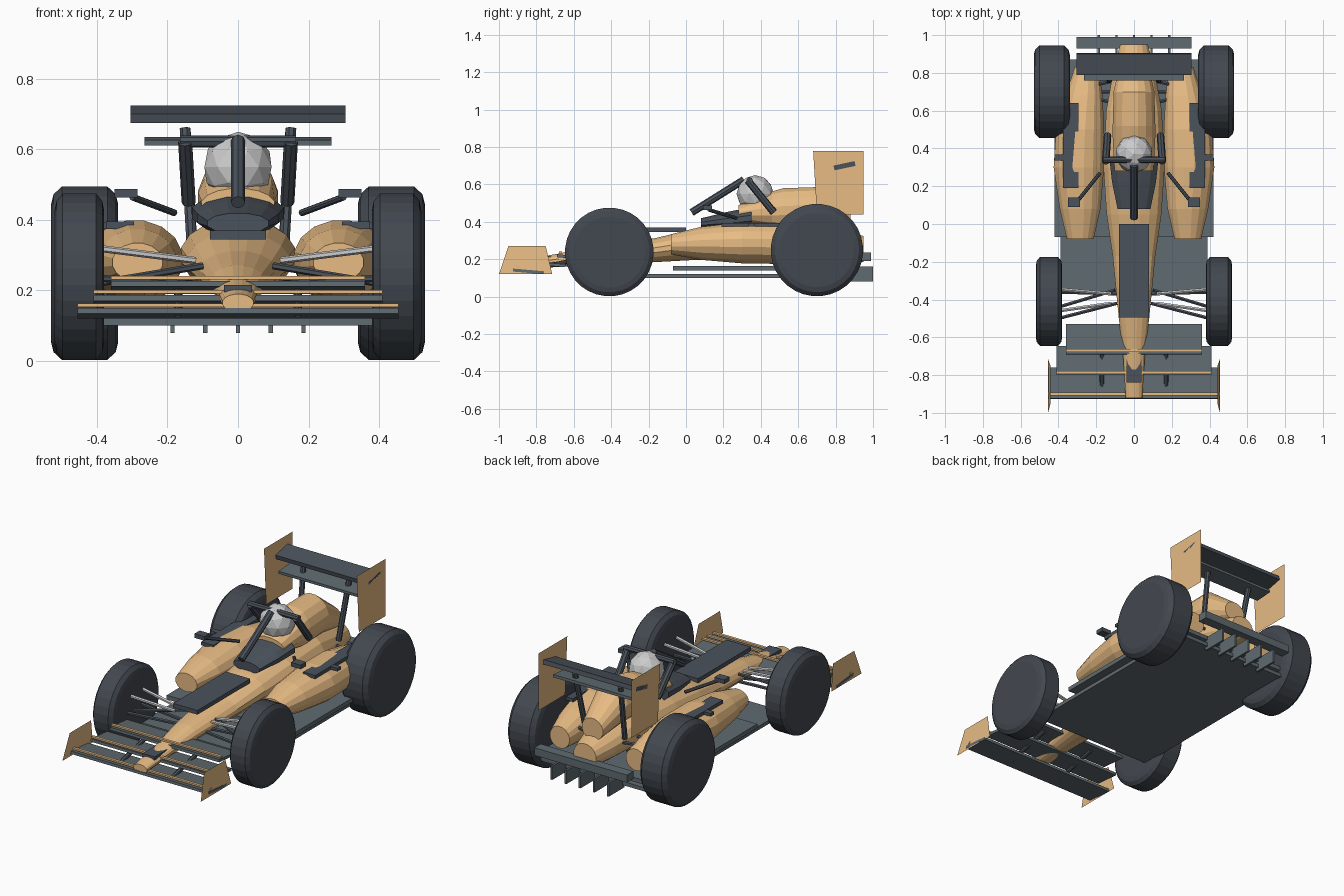
import bpy, bmesh, math
from mathutils import Vector

if "Cube" in bpy.data.objects:
    bpy.data.objects.remove(bpy.data.objects["Cube"])


def mat(name, r, g, b):
    m = bpy.data.materials.new(name)
    m.diffuse_color = (r, g, b, 1)
    m.use_nodes = True
    m.node_tree.nodes["Principled BSDF"].inputs["Base Color"].default_value = m.diffuse_color
    return m


ORANGE = mat("orange_paint", 0.80, 0.50, 0.23)
DARK = mat("dark_carbon", 0.07, 0.085, 0.105)
FLOOR = mat("grey_carbon", 0.115, 0.145, 0.16)
TYRE = mat("rubber", 0.055, 0.065, 0.08)
WHITE = mat("white_shell", 0.85, 0.85, 0.83)


def finish(name, bm, m):
    bmesh.ops.recalc_face_normals(bm, faces=bm.faces)
    me = bpy.data.meshes.new(name)
    bm.to_mesh(me)
    bm.free()
    ob = bpy.data.objects.new(name, me)
    bpy.context.collection.objects.link(ob)
    if m:
        me.materials.append(m)
    return ob


def box(name, x, y, z, m, tilt=0):
    """Box from (min, max) ranges, optionally pitched about its own x axis."""
    bm = bmesh.new()
    bmesh.ops.create_cube(bm, size=1)
    for v in bm.verts:
        v.co = Vector((v.co.x * (x[1] - x[0]), v.co.y * (y[1] - y[0]), v.co.z * (z[1] - z[0])))
    ob = finish(name, bm, m)
    ob.location = (sum(x) / 2, sum(y) / 2, sum(z) / 2)
    ob.rotation_euler.x = tilt
    return ob


def loft(name, sections, m, n=16, along_x=False):
    """Skin ellipses given as (y, cx, rx, cz, rz)."""
    bm = bmesh.new()
    rings = []
    for y, cx, rx, cz, rz in sections:
        ring = []
        for i in range(n):
            a = math.tau * (i + 0.5) / n
            p, q = cx + rx * math.cos(a), cz + rz * math.sin(a)
            ring.append(bm.verts.new((y, p, q) if along_x else (p, y, q)))
        rings.append(ring)
    for a, b in zip(rings, rings[1:]):
        for i in range(n):
            j = (i + 1) % n
            bm.faces.new((a[i], a[j], b[j], b[i]))
    bm.faces.new(rings[0])
    bm.faces.new(rings[-1])
    return finish(name, bm, m)


def rod(name, p, q, r, m, n=8):
    p, q = Vector(p), Vector(q)
    bm = bmesh.new()
    bmesh.ops.create_cone(bm, cap_ends=True, segments=n, radius1=r, radius2=r, depth=(q - p).length)
    ob = finish(name, bm, m)
    ob.location = (p + q) / 2
    ob.rotation_euler = (q - p).to_track_quat('Z', 'Y').to_euler()
    return ob


def plate(name, pts, m):
    bm = bmesh.new()
    bm.faces.new([bm.verts.new(p) for p in pts])
    return finish(name, bm, m)


# Central tub and nose
loft("tub_and_nose", [
    (-0.92, 0, 0.045, 0.165, 0.025), (-0.68, 0, 0.060, 0.195, 0.036),
    (-0.50, 0, 0.082, 0.220, 0.052), (-0.17, 0, 0.115, 0.248, 0.065),
    (0.05, 0, 0.148, 0.280, 0.085), (0.30, 0, 0.165, 0.300, 0.105),
    (0.60, 0, 0.150, 0.300, 0.115), (0.82, 0, 0.110, 0.270, 0.090),
    (0.95, 0, 0.075, 0.255, 0.070)], ORANGE)
# Engine cover behind the driver
loft("engine_cover", [
    (0.28, 0, 0.105, 0.445, 0.045), (0.46, 0, 0.115, 0.455, 0.110),
    (0.52, 0, 0.115, 0.460, 0.122), (0.70, 0, 0.110, 0.468, 0.120),
    (0.88, 0, 0.070, 0.385, 0.065)], ORANGE)
# Cockpit surround and nose panel
loft("cockpit_surround", [
    (0.08, 0, 0.090, 0.390, 0.030), (0.22, 0, 0.120, 0.405, 0.050),
    (0.35, 0, 0.135, 0.420, 0.060)], DARK, 12)
box("nose_panel", (-0.08, 0.08), (-0.495, 0.0), (0.345, 0.370), DARK)

# Driver helmet
bm = bmesh.new()
bmesh.ops.create_icosphere(bm, subdivisions=2, radius=0.1)
finish("helmet", bm, WHITE).location = (0, 0.37, 0.55)

# Cockpit guard
rod("guard_pillar", (0, 0.03, 0.45), (0, 0.31, 0.625), 0.02, DARK)
rod("guard_bar", (-0.165, 0.34, 0.622), (0.165, 0.34, 0.622), 0.017, DARK)

# Floor, diffuser and rear beam
box("floor_lower", (-0.39, 0.39), (-0.36, 0.87), (0.10, 0.122), FLOOR)
box("floor_upper", (-0.42, 0.42), (-0.07, 0.87), (0.14, 0.165), FLOOR)
for i in range(5):
    x = (i - 2) * 0.093
    box(f"diffuser_fin_{i}", (x - 0.006, x + 0.006), (0.85, 1.0), (0.08, 0.16), FLOOR)
box("rear_beam", (-0.305, 0.305), (0.93, 0.99), (0.19, 0.235), FLOOR)

# Rear wing elements
box("rear_wing_upper", (-0.305, 0.305), (0.79, 0.905), (0.687, 0.713), DARK, math.radians(12))
box("rear_wing_lower", (-0.265, 0.265), (0.76, 0.87), (0.615, 0.631), FLOOR, math.radians(4))

# Front wing: three elements, each with a coloured strip along the front edge
for i, (hw, y0, y1, z, ys, zs) in enumerate([
        (0.455, -0.925, -0.76, 0.135, -0.90, 0.158),
        (0.41, -0.80, -0.645, 0.172, -0.787, 0.196),
        (0.36, -0.69, -0.53, 0.212, -0.67, 0.236)]):
    box(f"front_wing_{i}", (-hw, hw), (y0, y1), (z - 0.008, z + 0.008), FLOOR, math.radians(-5))
    box(f"front_wing_strip_{i}", (-hw, hw), (ys - 0.008, ys + 0.008), (zs - 0.005, zs + 0.005), ORANGE)
box("nose_cap", (-0.04, 0.04), (-0.84, -0.70), (0.195, 0.215), DARK)

for s, side in ((1, "right"), (-1, "left")):
    # Wheels
    for end, x0, x1, y, r in (("front", 0.38, 0.52, -0.41, 0.237), ("rear", 0.34, 0.53, 0.70, 0.247)):
        c, w = (x0 + x1) / 2 * s, (x1 - x0) / 2
        loft(f"{end}_wheel_{side}",
             [(c + w * f, y, r * k, r + 0.002, r * k) for f, k in
              ((-1, 0.80), (-0.93, 0.91), (-0.68, 1), (0.68, 1), (0.93, 0.91), (1, 0.80))],
             TYRE, 32, True)
    # Sidepods with their top panels
    loft(f"sidepod_{side}", [
        (-0.08, 0.285 * s, 0.072, 0.280, 0.055), (0.08, 0.285 * s, 0.110, 0.285, 0.090),
        (0.30, 0.292 * s, 0.136, 0.288, 0.112), (0.50, 0.285 * s, 0.130, 0.285, 0.112),
        (0.68, 0.265 * s, 0.100, 0.265, 0.095), (0.83, 0.250 * s, 0.065, 0.250, 0.065)], ORANGE)
    a, b = sorted((0.295 * s, 0.375 * s))
    box(f"sidepod_panel_{side}", (a, b), (0.19, 0.64), (0.375, 0.395), DARK)
    a, b = sorted((0.35 * s, 0.42 * s))
    box(f"sidepod_tab_{side}", (a, b), (0.335, 0.368), (0.376, 0.394), DARK)
    # Mirrors
    a, b = sorted((0.285 * s, 0.35 * s))
    box(f"mirror_{side}", (a, b), (0.09, 0.14), (0.464, 0.488), DARK)
    rod(f"mirror_stem_{side}", (0.30 * s, 0.12, 0.465), (0.18 * s, 0.27, 0.42), 0.010, DARK)
    # Guard rear legs
    rod(f"guard_leg_{side}", (0.15 * s, 0.33, 0.622), (0.14 * s, 0.47, 0.45), 0.02, DARK)
    # Rear wing end plates and struts
    x = 0.305 * s
    plate(f"rear_wing_end_{side}",
          [(x, 0.68, 0.78), (x, 0.95, 0.78), (x, 0.95, 0.44), (x, 0.70, 0.44)], ORANGE)
    rod(f"rear_wing_strut_{side}", (0.15 * s, 0.83, 0.66), (0.13 * s, 0.76, 0.32), 0.016, DARK)
    # Front wing end plates and hangers
    plate(f"front_wing_end_{side}",
          [(0.442 * s, -0.95, 0.27), (0.442 * s, -0.75, 0.27),
           (0.455 * s, -0.715, 0.12), (0.455 * s, -1.0, 0.12)], ORANGE)
    rod(f"front_wing_hanger_{side}", (0.17 * s, -0.86, 0.135), (0.17 * s, -0.58, 0.20), 0.012, DARK)
    # Front suspension arms
    for i, (xi, yi, zi, yo, zo) in enumerate([
            (0.12, -0.37, 0.285, -0.345, 0.32), (0.12, -0.42, 0.285, -0.46, 0.32),
            (0.09, -0.37, 0.215, -0.36, 0.235), (0.09, -0.42, 0.215, -0.50, 0.235),
            (0.10, -0.35, 0.27, -0.44, 0.22)]):
        rod(f"front_arm_{i}_{side}", (xi * s, yi, zi), (0.40 * s, yo, zo), 0.010,
            None if i < 2 else DARK, 6)
    # Rear suspension arms
    for i, (y, z) in enumerate(((0.64, 0.29), (0.76, 0.29), (0.70, 0.22))):
        rod(f"rear_arm_{i}_{side}", (0.10 * s, y, z), (0.36 * s, 0.70, z), 0.010, DARK, 6)
